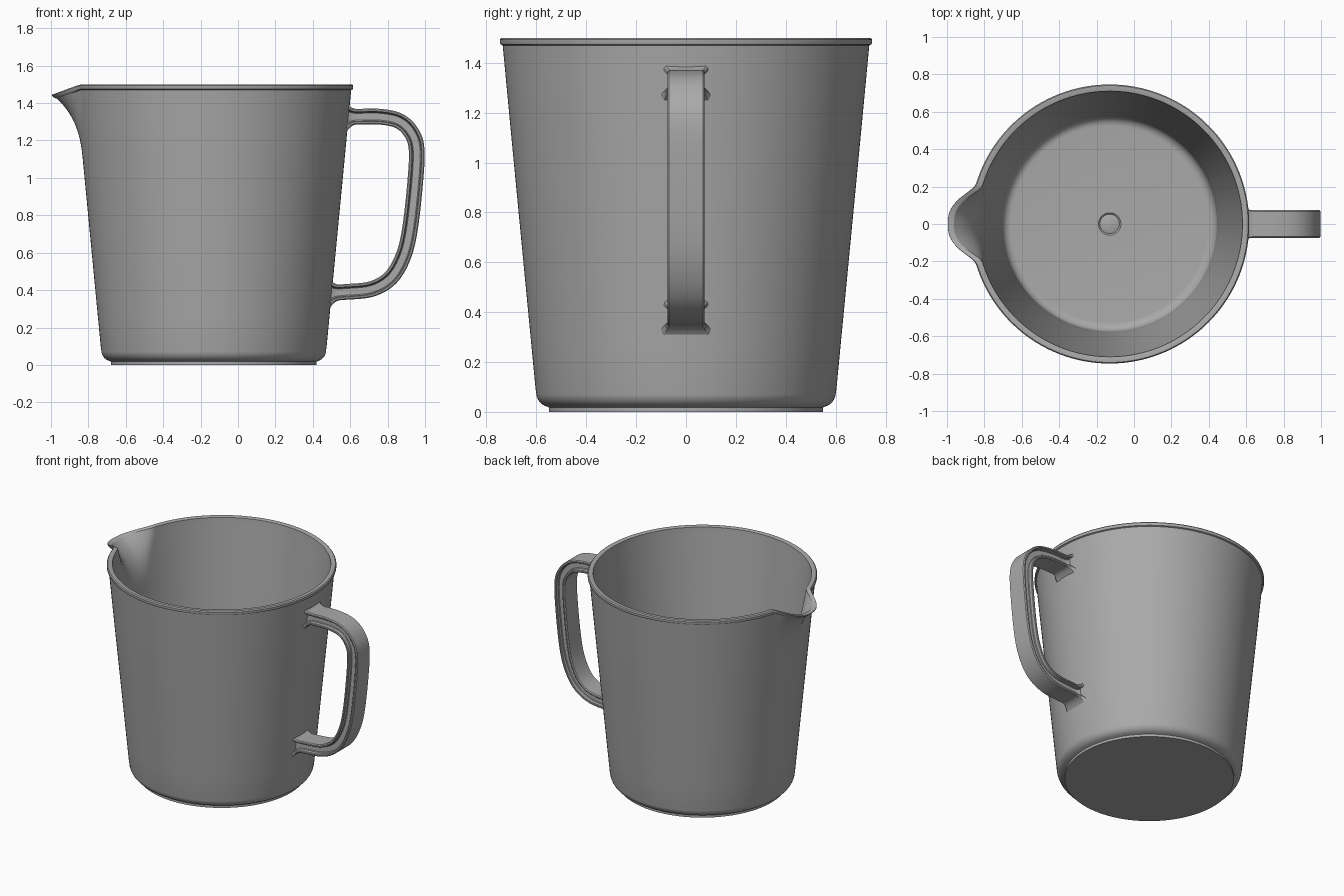
import bpy, bmesh, math
from mathutils import Vector

if "Cube" in bpy.data.objects:
    bpy.data.objects.remove(bpy.data.objects["Cube"])

AXIS_X = -0.13
SEGMENTS = 256

grey = bpy.data.materials.new("plain grey")
grey.use_nodes = True
grey.diffuse_color = (0.4, 0.4, 0.4, 1)
grey.node_tree.nodes["Principled BSDF"].inputs["Base Color"].default_value = (0.4, 0.4, 0.4, 1)


def finish(name, bm):
    bmesh.ops.recalc_face_normals(bm, faces=bm.faces)
    mesh = bpy.data.meshes.new(name)
    bm.to_mesh(mesh)
    bm.free()
    obj = bpy.data.objects.new(name, mesh)
    bpy.context.collection.objects.link(obj)
    mesh.materials.append(grey)
    bpy.ops.object.select_all(action="DESELECT")
    obj.select_set(True)
    bpy.context.view_layer.objects.active = obj
    bpy.ops.object.shade_smooth_by_angle(angle=math.radians(30))
    return obj


def bridge(bm, a, b):
    n = len(a)
    for i in range(n):
        bm.faces.new((a[i], a[(i + 1) % n], b[(i + 1) % n], b[i]))


def line(start, end, steps):
    a, b = Vector(start), Vector(end)
    return [tuple(a.lerp(b, i / steps)) for i in range(steps + 1)]


def arc(cx, cz, rx, rz, start, end, steps):
    angles = [math.radians(start + (end - start) * i / steps) for i in range(steps + 1)]
    return [(cx + rx * math.cos(a), cz + rz * math.sin(a)) for a in angles]


def pour(radius, z, angle):
    """Push the upper wall outwards and down to form the pouring lip."""
    t = max(0, (z - 1.1) / 0.4)
    if t == 0 or radius < 0.6:
        return radius, z
    off = abs(math.pi - angle)
    s = min(1, off / (0.3 * (0.5 + 0.5 * min(1, t)))) ** 1.4
    bulge = (1 - s * s * (3 - 2 * s)) * t ** 2.4
    return radius + 0.125 * bulge, z - 0.055 * bulge


# Jug body: closed lathe profile with foot, wall, rim, inside wall and floor
profile = [(0.55, 0), (0.55, 0.018)]
profile += arc(0.545, 0.08, 0.056, 0.06, -75, 0, 8)
profile += line((0.603, 0.09), (0.7, 1.1), 6)
profile += line((0.7, 1.1), (0.735, 1.47), 16)[1:]
profile += [(0.744, 1.474), (0.746, 1.48), (0.746, 1.493), (0.74, 1.5)]
profile += [(0.718, 1.5), (0.71, 1.497), (0.708, 1.47)]
profile += line((0.706, 1.45), (0.672, 1.1), 14)
profile += line((0.672, 1.1), (0.575, 0.12), 6)[1:]
profile += arc(0.525, 0.115, 0.05, 0.05, 0, -90, 8)
profile += [(0.06, 0.065), (0.052, 0.058), (0.045, 0.062)]

bm = bmesh.new()
rings = []
for r, z in profile:
    ring = []
    for i in range(SEGMENTS):
        a = 2 * math.pi * i / SEGMENTS
        pr, pz = pour(r, z, a)
        ring.append(bm.verts.new((AXIS_X + pr * math.cos(a), pr * math.sin(a), pz)))
    rings.append(ring)
for a, b in zip(rings, rings[1:]):
    bridge(bm, a, b)
bm.faces.new(rings[0])
bm.faces.new(rings[-1])
finish("jug_body", bm)

# Handle: I-shaped section swept along a smooth path, flared at the wall
points = [Vector(p) for p in (
    (0.58, 1.326), (0.64, 1.327), (0.76, 1.327), (0.86, 1.305), (0.925, 1.245),
    (0.955, 1.15), (0.945, 0.95), (0.915, 0.7), (0.875, 0.56), (0.81, 0.46),
    (0.71, 0.405), (0.57, 0.39), (0.49, 0.385))]
padded = [2 * points[0] - points[1]] + points + [2 * points[-1] - points[-2]]
path = []
for p0, p1, p2, p3 in zip(padded, padded[1:], padded[2:], padded[3:]):
    for k in range(10):
        t = k / 10
        path.append(0.5 * (2 * p1 + (p2 - p0) * t + (2 * p0 - 5 * p1 + 4 * p2 - p3) * t * t
                           + (3 * p1 - p0 - 3 * p2 + p3) * t ** 3))
path.append(points[-1])

quarter = [(0.046, 0.018), (0.05, 0.022), (0.07, 0.024), (0.074, 0.028),
           (0.074, 0.036), (0.068, 0.042)]
section = (quarter + [(-y, n) for y, n in reversed(quarter)]
           + [(-y, -n) for y, n in quarter] + [(y, -n) for y, n in reversed(quarter)])

bm = bmesh.new()
rings = []
for i, p in enumerate(path):
    tangent = (path[min(i + 1, len(path) - 1)] - path[max(i - 1, 0)]).normalized()
    normal = Vector((-tangent.y, tangent.x))
    gap = min((p - points[0]).length, (p - points[-1]).length)
    flare = max(0, 1 - gap / 0.055) ** 2
    ring = []
    for y, n in section:
        q = p + normal * n * (1 + 0.8 * flare)
        ring.append(bm.verts.new((q.x, y * (1 + 0.3 * flare), q.y)))
    rings.append(ring)
for a, b in zip(rings, rings[1:]):
    bridge(bm, a, b)
bm.faces.new(rings[0])
bm.faces.new(rings[-1])
finish("handle", bm)
